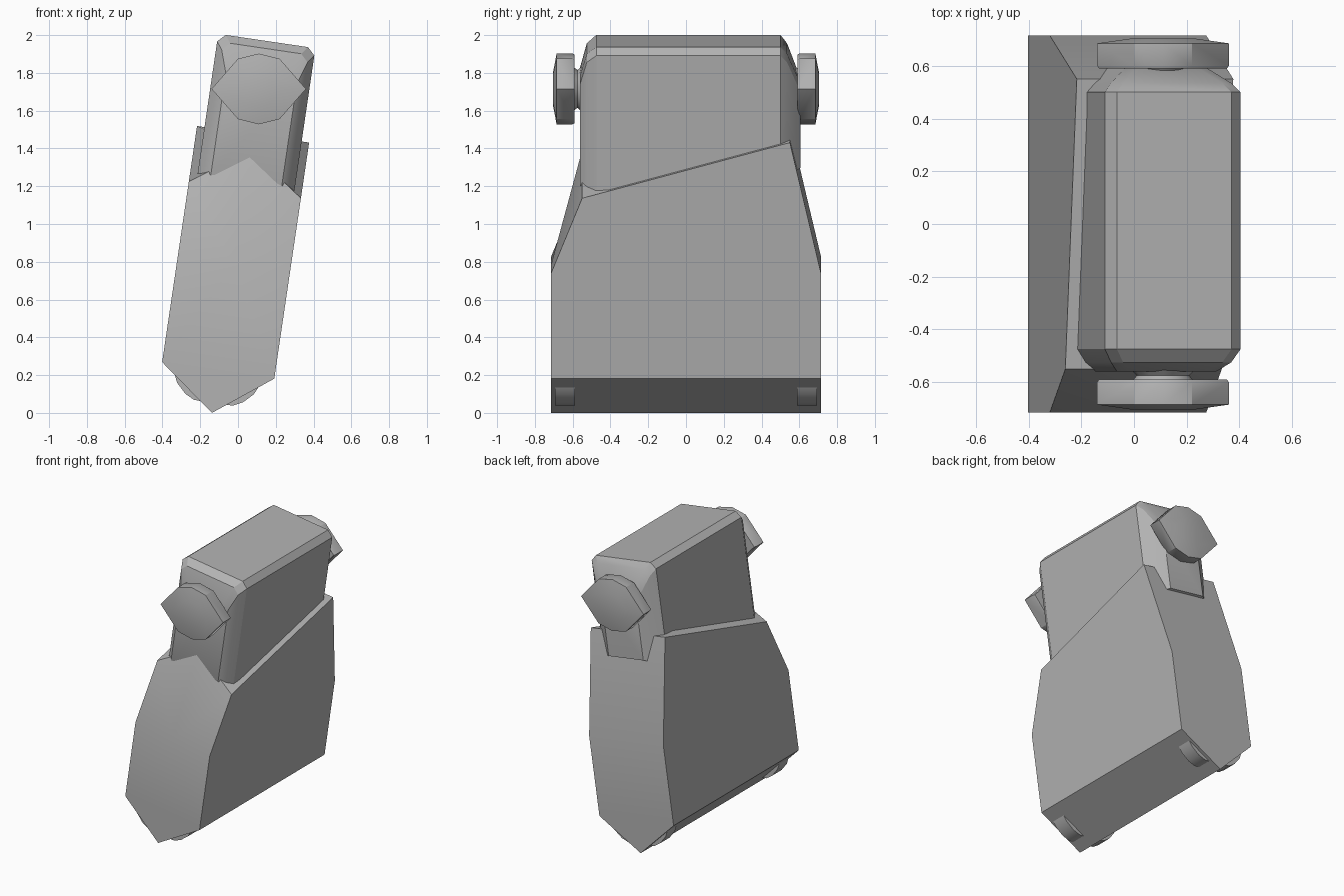
import bpy, bmesh, math
from mathutils import Vector

if "Cube" in bpy.data.objects:
    bpy.data.objects.remove(bpy.data.objects["Cube"])

TILT = math.radians(8.4)
COS, SIN = math.cos(TILT), math.sin(TILT)

grey = bpy.data.materials.new("mid_grey")
grey.use_nodes = True
shade = (0.45, 0.45, 0.45, 1)
grey.diffuse_color = shade
grey.node_tree.nodes["Principled BSDF"].inputs["Base Color"].default_value = shade


def leaning(u, y, w):
    """Point in the leaning frame: u across, w along the tilted axis."""
    return Vector((-0.138 + u * COS + w * SIN, y, w * COS - u * SIN))


def finish(name, bm, angle=32):
    bmesh.ops.recalc_face_normals(bm, faces=bm.faces)
    mesh = bpy.data.meshes.new(name)
    bm.to_mesh(mesh)
    bm.free()
    obj = bpy.data.objects.new(name, mesh)
    bpy.context.collection.objects.link(obj)
    mesh.materials.append(grey)
    bpy.ops.object.select_all(action='DESELECT')
    bpy.context.view_layer.objects.active = obj
    obj.select_set(True)
    bpy.ops.object.shade_smooth_by_angle(angle=math.radians(angle))
    return obj


def bridge(bm, a, b):
    for i in range(len(a)):
        j = (i + 1) % len(a)
        bm.faces.new((a[i], a[j], b[j], b[i]))


def loft(name, rings, angle=32):
    """Skin a list of equal rings and cap both ends."""
    bm = bmesh.new()
    loops = [[bm.verts.new(p) for p in ring] for ring in rings]
    for a, b in zip(loops, loops[1:]):
        bridge(bm, a, b)
    bm.faces.new(loops[0])
    bm.faces.new(loops[-1])
    return finish(name, bm, angle)


# Lower body: wedge bottom, ends that taper towards a sloping rim
HALF, SHOULDER, BREAK = 0.30, 0.2275, 0.79
bm = bmesh.new()
ends = []
for side, rim, ridge in ((-1, 1.193, 1.405), (1, 1.491, 1.491)):
    outer, inner = side * 0.715, side * 0.55
    outline = [(0, outer, 0), (HALF, outer, SHOULDER), (HALF, outer, BREAK),
               (HALF, inner, rim), (0, inner, ridge), (-HALF, inner, rim),
               (-HALF, outer, BREAK), (-HALF, outer, SHOULDER)]
    v = [bm.verts.new(leaning(*p)) for p in outline]
    mid = bm.verts.new(leaning(0, outer, BREAK))
    bm.faces.new((v[0], v[1], v[2], mid, v[6], v[7]))
    bm.faces.new((mid, v[2], v[3], v[4]))
    bm.faces.new((mid, v[4], v[5], v[6]))
    ends.append(v)
bridge(bm, *ends)
finish("lower_body", bm)


# Upper block: chamfered section narrowing at both ends
def section(y, half, top, bottom, cut=0.04):
    right = [(half, bottom), (half, top - cut), (half - cut, top)]
    left = [(-u, w) for u, w in reversed(right)]
    return [leaning(u, y, w) for u, w in right + left]


loft("upper_block", [
    section(-0.56, 0.19, 1.83, 1.25),
    section(-0.525, 0.23, 1.95, 1.15),
    section(-0.475, 0.26, 1.99, 1.13),
    section(0.50, 0.26, 1.99, 1.3),
    section(0.535, 0.23, 1.95, 1.3),
    section(0.605, 0.14, 1.78, 1.33)], 25)

# End knobs with shallow domed faces, each on a short neck
KNOB_X, KNOB_Z = 0.11, 1.715
KNOB = [(0.25, 0), (0.11, 0.16), (0, 0.187), (-0.11, 0.16),
        (-0.25, 0), (-0.11, -0.16), (0, -0.187), (0.11, -0.16)]


def knob_ring(y, scale):
    return [(KNOB_X + x * scale, y, KNOB_Z + z * scale) for x, z in KNOB]


for name, side in (("front", -1), ("back", 1)):
    loft(name + "_knob", [knob_ring(side * y, s) for y, s in
                          ((0.59, 0.97), (0.60, 1), (0.685, 1), (0.703, 0.5))])
    neck = []
    for y, radius in ((0.53, 0.14), (0.575, 0.10), (0.60, 0.12)):
        neck.append([(KNOB_X + radius * math.cos(a * math.pi / 6), side * y,
                      KNOB_Z + radius * math.sin(a * math.pi / 6))
                     for a in range(12)])
    loft(name + "_neck", neck)

# Small rounded feet on the two sloping undersides
FOOT = [(0.07, 0.053), (0.105, 0.055), (0.155, 0.08), (0.205, 0.13),
        (0.224, 0.17), (0.14, 0.16)]
for end, y in (("front", -0.64), ("back", 0.64)):
    for name, side in (("left", 1), ("right", -1)):
        loft(f"{end}_{name}_foot",
             [[leaning(side * u, y + d, w) for u, w in FOOT]
              for d in (-0.053, 0.053)])
